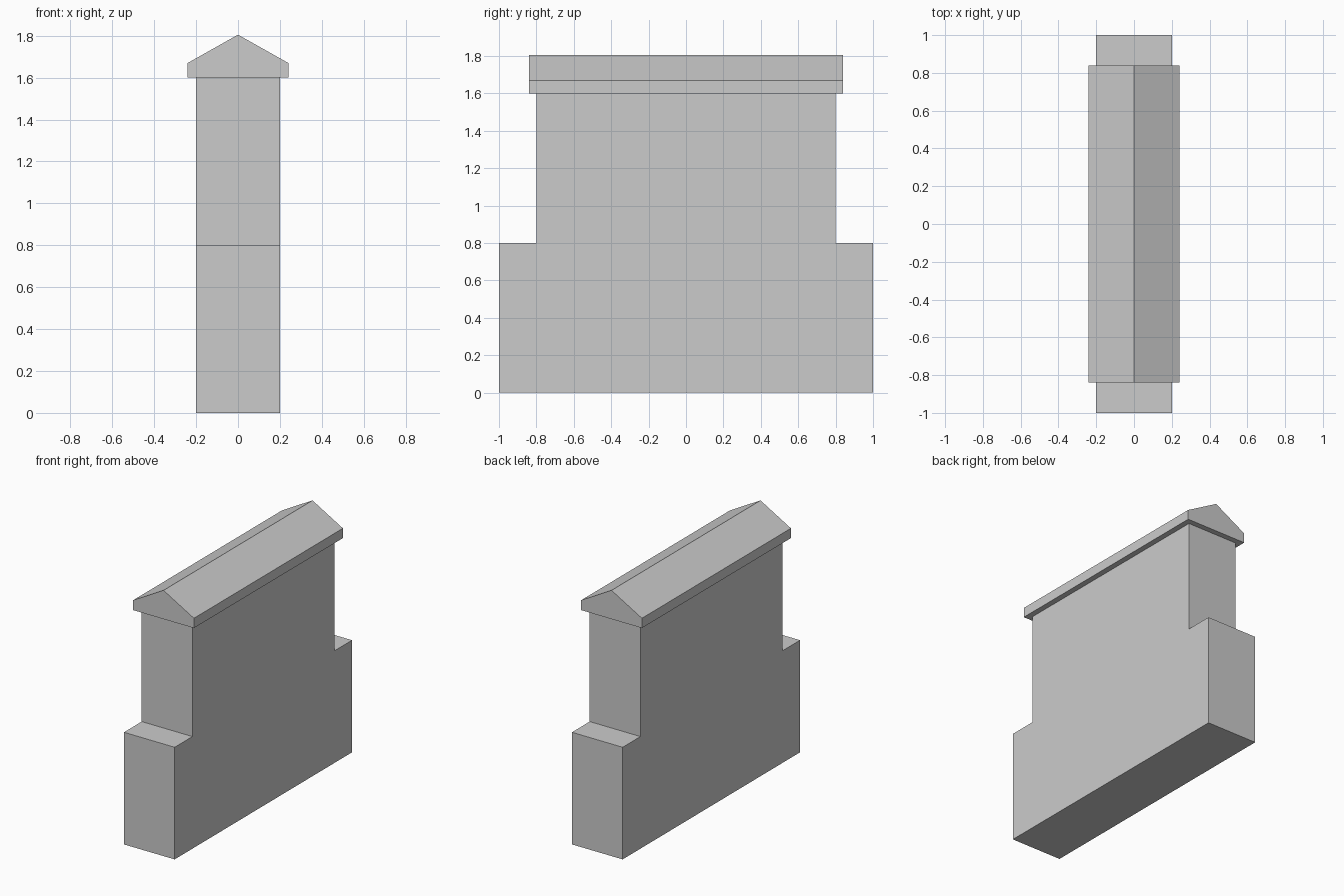
import bpy
import bmesh

cube = bpy.data.objects.get("Cube")
if cube:
    bpy.data.objects.remove(cube, do_unlink=True)

grey = bpy.data.materials.new("stone_grey")
grey.use_nodes = True
colour = (0.6, 0.6, 0.6, 1)
grey.diffuse_color = colour
grey.node_tree.nodes["Principled BSDF"].inputs["Base Color"].default_value = colour


def prism(name, outline, offset):
    """Extrude a closed outline of 3D points along offset."""
    bm = bmesh.new()
    face = bm.faces.new([bm.verts.new(p) for p in outline])
    result = bmesh.ops.extrude_face_region(bm, geom=[face])
    verts = [v for v in result["geom"] if isinstance(v, bmesh.types.BMVert)]
    bmesh.ops.translate(bm, verts=verts, vec=offset)
    bmesh.ops.recalc_face_normals(bm, faces=bm.faces)
    mesh = bpy.data.meshes.new(name)
    bm.to_mesh(mesh)
    bm.free()
    mesh.materials.append(grey)
    obj = bpy.data.objects.new(name, mesh)
    bpy.context.collection.objects.link(obj)
    return obj


def mirrored(half):
    """Complete a half outline with its reflection."""
    return half + [(-a, z) for a, z in reversed(half) if a != 0]


# Stepped wall body: wide base with a narrower upper part
wall = mirrored([(1, 0), (1, 0.8), (0.8, 0.8), (0.8, 1.6)])
prism("wall_body", [(-0.2, y, z) for y, z in wall], (0.4, 0, 0))

# Gabled coping with a short vertical eave
cap = mirrored([(0.24, 1.6), (0.24, 1.67), (0, 1.805)])
prism("gabled_cap", [(x, -0.84, z) for x, z in cap], (0, 1.68, 0))
